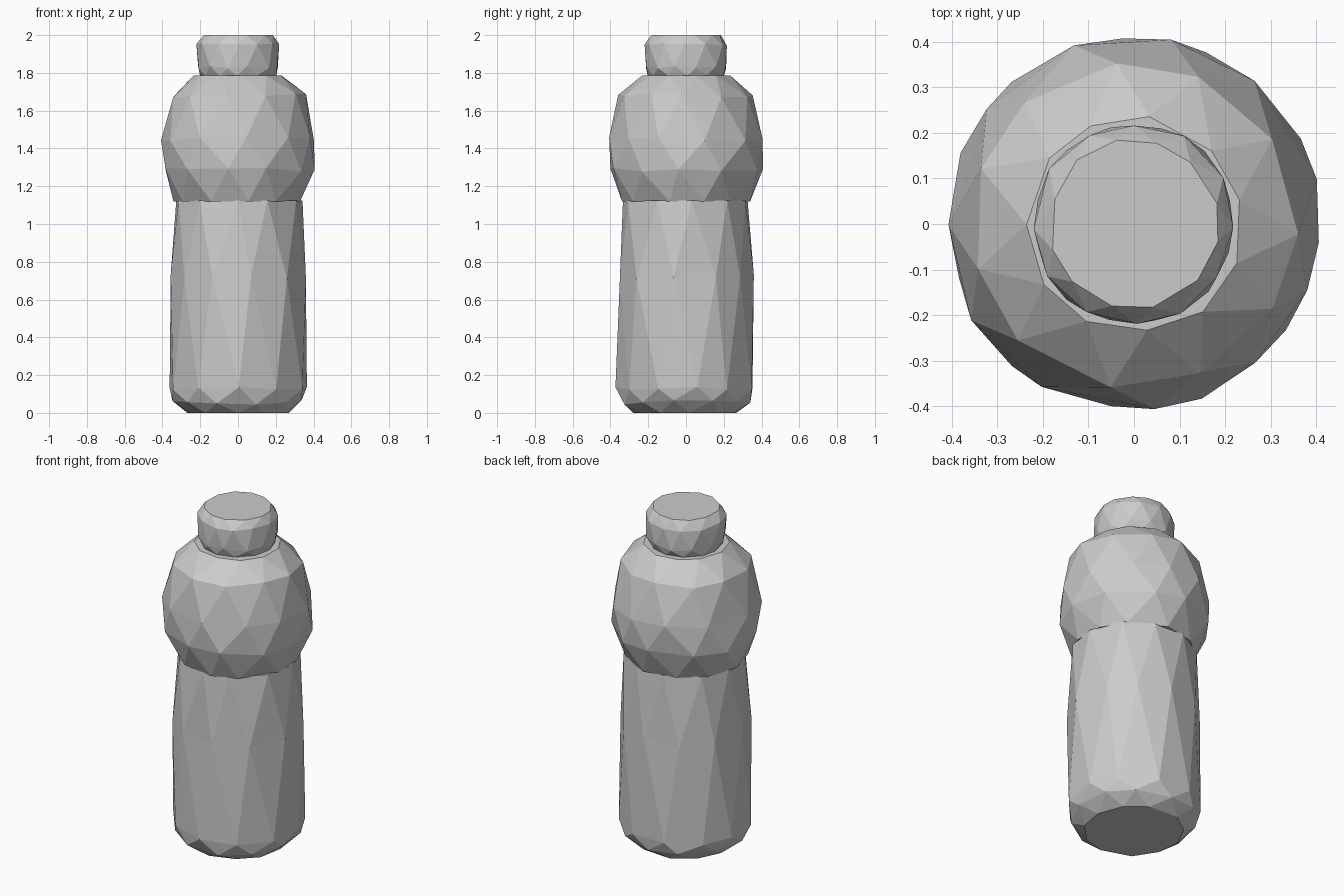
import bpy, bmesh, math, random

if "Cube" in bpy.data.objects:
    bpy.data.objects.remove(bpy.data.objects["Cube"], do_unlink=True)

random.seed(4)
grey = bpy.data.materials.new("plain grey")
colour = (0.6, 0.6, 0.6, 1)
grey.diffuse_color = colour
grey.use_nodes = True
grey.node_tree.nodes["Principled BSDF"].inputs["Base Color"].default_value = colour


def faceted_part(name, profile, sides, turn=0.0, wobble=0.012):
    """Faceted round part: (radius, height) rings, each turned half a step, joined by triangles."""
    bm = bmesh.new()
    rings = []
    last = len(profile) - 1
    for k, (radius, z) in enumerate(profile):
        ring = []
        for i in range(sides):
            a = math.tau * (i + 0.5 * k + random.uniform(-0.12, 0.12)) / sides + turn
            r = radius + random.uniform(-0.5, 0.5) * wobble
            dz = 0 if k in (0, last) else random.uniform(-1, 1) * wobble
            ring.append(bm.verts.new((r * math.cos(a), r * math.sin(a), z + dz)))
        rings.append(ring)
    for low, high in zip(rings, rings[1:]):
        for i in range(sides):
            j = (i + 1) % sides
            bm.faces.new((low[i], low[j], high[i]))
            bm.faces.new((low[j], high[j], high[i]))
    bm.faces.new(list(reversed(rings[0])))
    bm.faces.new(rings[-1])
    bmesh.ops.recalc_face_normals(bm, faces=bm.faces)
    mesh = bpy.data.meshes.new(name)
    bm.to_mesh(mesh)
    bm.free()
    mesh.materials.append(grey)
    obj = bpy.data.objects.new(name, mesh)
    bpy.context.collection.objects.link(obj)
    return obj


# Tall lower body with a chamfered base
faceted_part("lower_body", [(0.275, 0.0), (0.345, 0.055), (0.368, 0.13),
                            (0.362, 0.72), (0.338, 1.125)], 11, 0.1)
# Bulging shoulder above the body
faceted_part("bulb_shoulder", [(0.338, 1.12), (0.407, 1.29), (0.41, 1.45),
                               (0.357, 1.68), (0.24, 1.785)], 11, 0.25)
# Short screw cap
faceted_part("cap", [(0.2, 1.785), (0.219, 1.83), (0.219, 1.95),
                     (0.185, 2.0)], 12, 0.0, 0.008)
